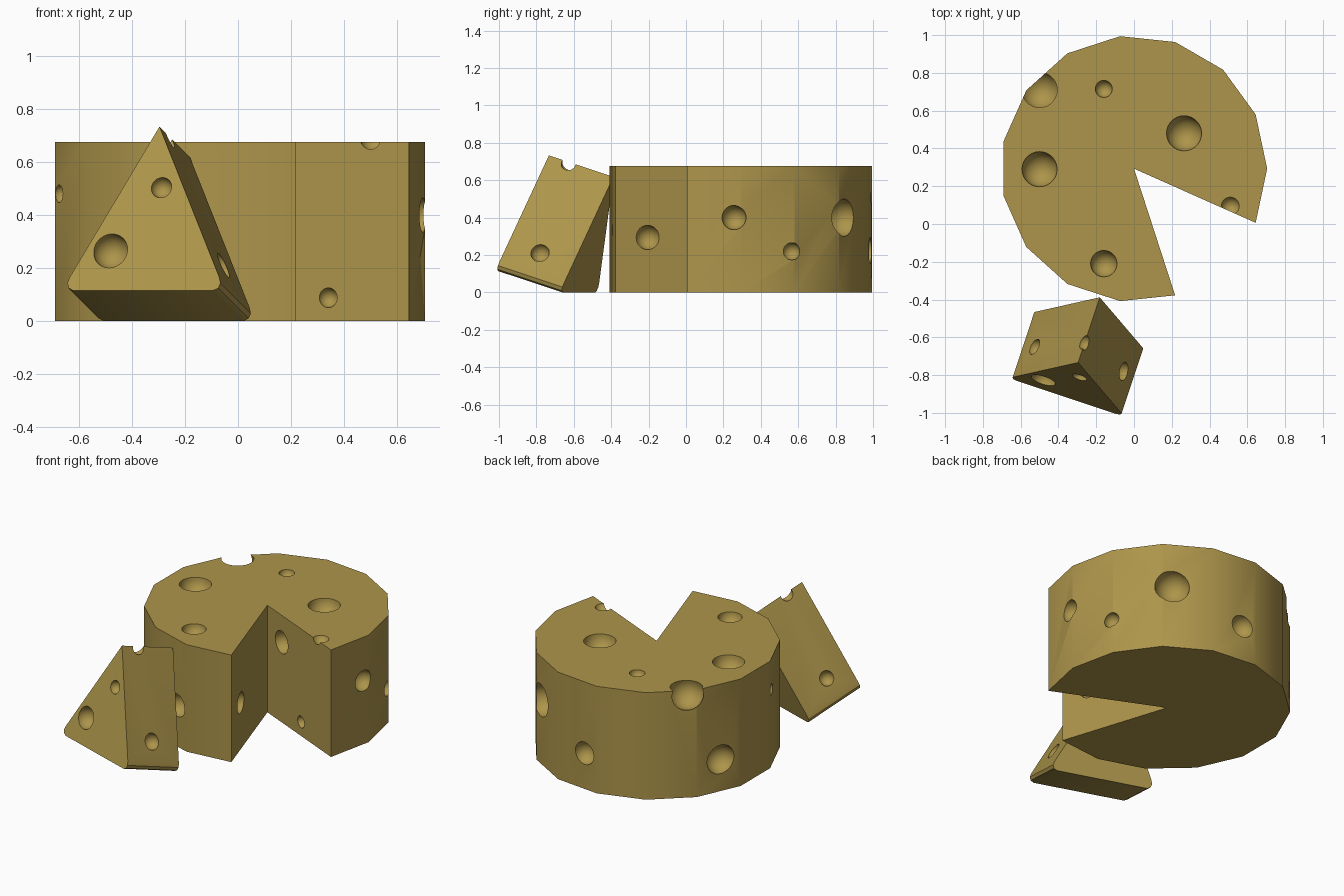
import bpy, bmesh
from math import sin, cos, radians
from mathutils import Vector, Matrix

if "Cube" in bpy.data.objects:
    bpy.data.objects.remove(bpy.data.objects["Cube"])

mat = bpy.data.materials.new("cheese")
mat.diffuse_color = (0.42, 0.30, 0.07, 1)
mat.use_nodes = True
mat.node_tree.nodes["Principled BSDF"].inputs["Base Color"].default_value = mat.diffuse_color


def finish(name, bm):
    bmesh.ops.recalc_face_normals(bm, faces=bm.faces)
    me = bpy.data.meshes.new(name)
    bm.to_mesh(me)
    bm.free()
    ob = bpy.data.objects.new(name, me)
    bpy.context.collection.objects.link(ob)
    return ob


def prism(name, points, direction):
    bm = bmesh.new()
    face = bm.faces.new([bm.verts.new(p) for p in points])
    ext = bmesh.ops.extrude_face_region(bm, geom=[face])
    new = [g for g in ext["geom"] if isinstance(g, bmesh.types.BMVert)]
    bmesh.ops.translate(bm, verts=new, vec=direction)
    ob = finish(name, bm)
    ob.data.materials.append(mat)
    return ob


def carve(ob, holes):
    # all bubbles of one piece form a single cutter
    bm = bmesh.new()
    for centre, r in holes:
        bmesh.ops.create_uvsphere(bm, u_segments=28, v_segments=16, radius=r,
                                  matrix=Matrix.Translation(centre))
    cutter = finish(ob.name + "_bubbles", bm)
    cutter.hide_render = True
    mod = ob.modifiers.new("bubbles", "BOOLEAN")
    mod.operation, mod.solver, mod.object = "DIFFERENCE", "EXACT", cutter
    bpy.ops.object.select_all(action="DESELECT")
    bpy.context.view_layer.objects.active = ob
    ob.select_set(True)
    bpy.ops.object.modifier_apply(modifier=mod.name)
    bpy.data.objects.remove(cutter)
    bpy.ops.object.shade_smooth_by_angle(angle=radians(30))


# Wheel: 15-sided drum with one two-facet slice missing
R, H, CY = 0.705, 0.675, 0.293


def rim(deg, z=0.0, r=R):
    a = radians(deg)
    return Vector((r * cos(a), CY + r * sin(a), z))


wheel = prism("cheese_wheel",
              [Vector((0, CY, 0))] + [rim(-24 + 24 * i) for i in range(14)],
              Vector((0, 0, H)))
top = [(-.16, .715, .045), (-.5, .29, .093), (.265, .48, .093), (-.16, -.21, .07)]
holes = [((x, y, H), r) for x, y, r in top]
holes += [((-.5, .71, .64), .1), ((.51, .095, .69), .05)]
side = [(-3, .40, .065), (23, .22, .047), (52.5, .40, .1), (88.5, .225, .07),
        (157, .20, .09), (195, .48, .034), (-103, .26, .07)]
holes += [(rim(a, z, .692), r) for a, z, r in side]
# bubbles on the two cut faces
holes += [((.161, -.205, .294), .065), ((.144, .229, .505), .07), ((.34, .141, .088), .037)]
carve(wheel, holes)

# Wedge: tilted slice leaning on its rind
apex = Vector((-.296, -.733, .733))
across = Vector((.949, -.316, 0))
along = Vector((.301, .905, -.301))
up = across.cross(along)


def slice_pt(e, h, s=0.0):
    return apex + across * e - up * h + along * s


half = [(.297, .595), (.304, .618), (.297, .638), (.277, .648)]
outline = [(0, 0)] + half + [(-e, h) for e, h in reversed(half)]
wedge = prism("cheese_wedge", [slice_pt(e, h) for e, h in outline], along * .381)
spots = [(.032, .241, 0, .04), (-.145, .491, 0, .067), (.243, .489, .187, .05),
         (-.243, .49, .16, .045), (0, .01, .12, .04)]
carve(wedge, [(slice_pt(e, h, s), r) for e, h, s, r in spots])
